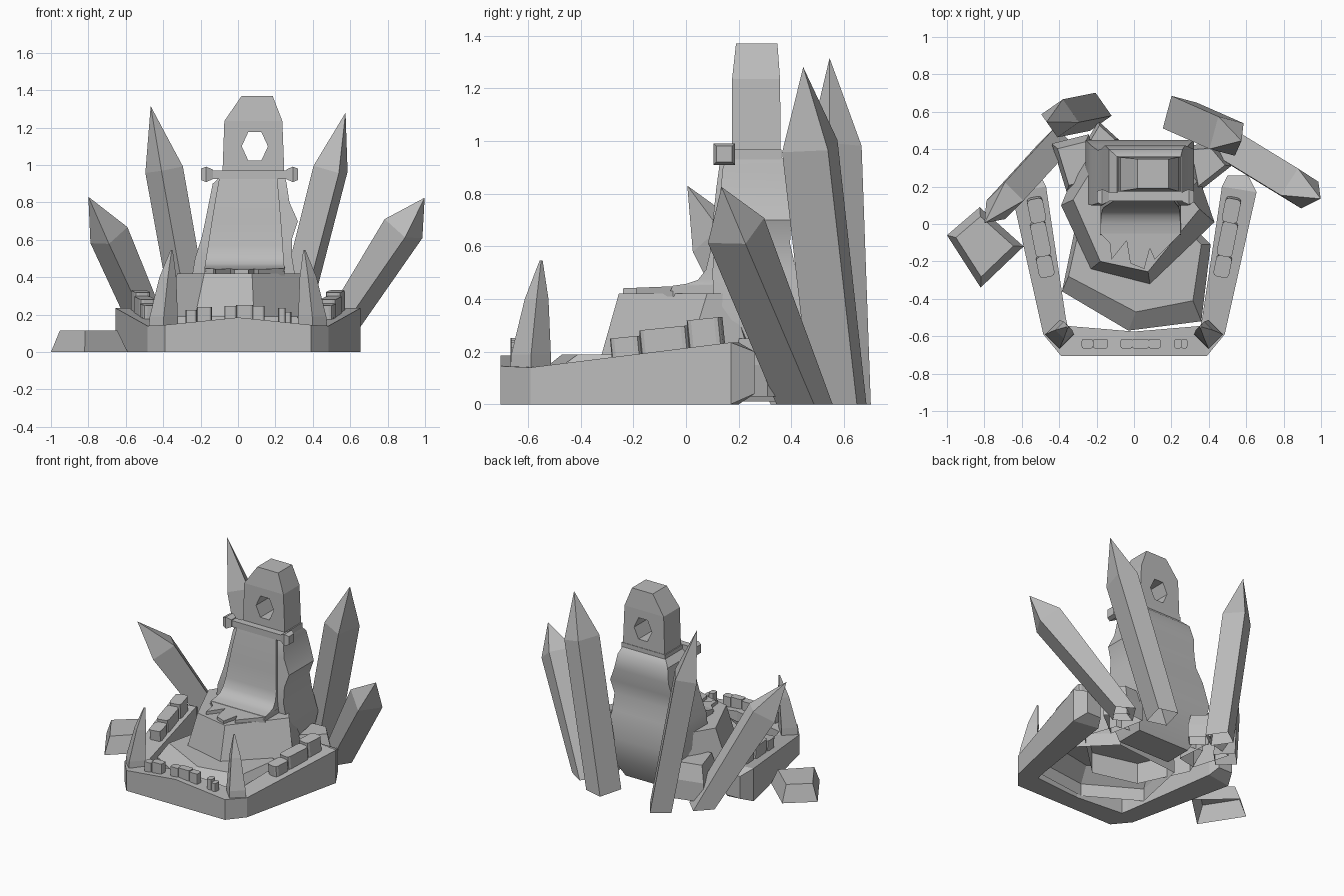
import bpy, bmesh, math
from mathutils import Vector, Matrix

if "Cube" in bpy.data.objects:
    bpy.data.objects.remove(bpy.data.objects["Cube"], do_unlink=True)

stone = bpy.data.materials.new("grey_stone")
stone.use_nodes = True
GREY = (0.5, 0.5, 0.5, 1)
stone.diffuse_color = GREY
stone.node_tree.nodes["Principled BSDF"].inputs["Base Color"].default_value = GREY


def finish(name, bm, smooth=False):
    bmesh.ops.recalc_face_normals(bm, faces=bm.faces)
    mesh = bpy.data.meshes.new(name)
    bm.to_mesh(mesh)
    bm.free()
    mesh.materials.append(stone)
    obj = bpy.data.objects.new(name, mesh)
    bpy.context.collection.objects.link(obj)
    if smooth:
        activate(obj)
        bpy.ops.object.shade_smooth_by_angle(angle=math.radians(35))
    return obj


def activate(obj):
    bpy.ops.object.select_all(action='DESELECT')
    obj.select_set(True)
    bpy.context.view_layer.objects.active = obj


def loft(name, rings, smooth=False, bottom=True):
    """Skin a solid through rings of equal point count; the first cap is optional."""
    bm = bmesh.new()
    loops = [[bm.verts.new(p) for p in ring] for ring in rings]
    for a, b in zip(loops, loops[1:]):
        for i in range(len(a)):
            j = (i + 1) % len(a)
            bm.faces.new((a[i], a[j], b[j], b[i]))
    if bottom:
        bm.faces.new(loops[0])
    bm.faces.new(loops[-1])
    return finish(name, bm, smooth)


def rect(x0, x1, y0, y1, z):
    return [(x0, y0, z), (x1, y0, z), (x1, y1, z), (x0, y1, z)]


def flat(points, z):
    return [(x, y, z) for x, y in points]


def block(name, x, y, z0, z1, w, d, yaw=0, tilt=0, bevel=0.0):
    """Box with optional chamfered upright edges."""
    bm = bmesh.new()
    bmesh.ops.create_cube(bm, size=1, matrix=Matrix.Diagonal((w, d, z1 - z0, 1)))
    if bevel:
        upright = [e for e in bm.edges if abs(e.verts[0].co.z - e.verts[1].co.z) > 0.01]
        bmesh.ops.bevel(bm, geom=upright, offset=bevel, segments=2, profile=0.5, affect='EDGES')
    place = (Matrix.Translation((x, y, (z0 + z1) / 2)) @ Matrix.Rotation(yaw, 4, 'Z')
             @ Matrix.Rotation(tilt, 4, 'X'))
    bm.transform(place)
    return finish(name, bm)


def crystal(name, base, shoulder, tip, yaw, half_w, half_d):
    """Leaning four-sided open shaft, cut square to its axis and ending in a point."""
    base, shoulder = Vector(base), Vector(shoulder)
    axis = shoulder - base
    bm = bmesh.new()
    low, high = [], []
    for sx, sy in ((-1, -1), (1, -1), (1, 1), (-1, 1)):
        off = Matrix.Rotation(math.radians(yaw), 3, 'Z') @ Vector((sx * half_w, sy * half_d, 0))
        low.append(bm.verts.new(base + off))
        off.z = -(off.x * axis.x + off.y * axis.y) / axis.z
        high.append(bm.verts.new(shoulder + off))
    point = bm.verts.new(tip)
    for i in range(4):
        j = (i + 1) % 4
        bm.faces.new((low[i], low[j], high[j], high[i]))
        bm.faces.new((high[i], high[j], point))
    return finish(name, bm)


# Outer wall: cross-sections running round the U from one end to the other
half = [((0.61, 0.26), (0.50, 0.26), 0.20, 0.04), ((0.655, 0.17), (0.47, 0.20), 0.235, 0),
        ((0.485, -0.59), (0.365, -0.50), 0.14, 0), ((0.39, -0.705), (0.355, -0.545), 0.145, 0)]
stations = ([(1, s) for s in half] + [(1, ((0, -0.705), (0, -0.575), 0.185, 0))]
            + [(-1, s) for s in reversed(half)])
loft("outer_wall", [[(m * o[0], o[1], z0), (m * o[0], o[1], z), (m * i[0], i[1], z), (m * i[0], i[1], z0)]
                    for m, (o, i, z, z0) in stations])

# Battlement stones on the sides and the front
for side, label in ((1, "left"), (-1, "right")):
    for n, (x, y, top, depth) in enumerate([(0.475, -0.222, 0.255, 0.115), (0.50, -0.075, 0.29, 0.185),
                                            (0.522, 0.08, 0.325, 0.13)]):
        block(f"{label}_battlement_{n}", side * x, y, 0.13, top, 0.085, depth, -side * 0.2, 0.1, 0.02)
for n, (x, w, top) in enumerate([(-0.25, 0.06, 0.225), (-0.18, 0.08, 0.24), (-0.04, 0.065, 0.245),
                                 (0.035, 0.09, 0.252), (0.11, 0.065, 0.245), (0.235, 0.04, 0.235),
                                 (0.268, 0.035, 0.215)]):
    block(f"front_battlement_{n}", x, -0.64, 0.12, top, w, 0.052, bevel=0.012)

# Curved spikes on the front corners
for m, label in ((1, "left"), (-1, "right")):
    rings = []
    for x, y, r, z in [(0.40, -0.59, 0.08, 0.10), (0.397, -0.588, 0.075, 0.19),
                       (0.375, -0.567, 0.045, 0.40), (0.355, -0.55, 0.006, 0.545)]:
        rings.append([(m * (x - r), y, z), (m * x, y - r, z), (m * (x + r), y, z), (m * x, y + r, z)])
    loft(f"{label}_corner_spike", rings)

# Lower terrace and upper platform, both open underneath
terrace_low = [(-0.385, -0.36), (-0.03, -0.57), (0.36, -0.52), (0.41, -0.11), (0.20, 0.10), (-0.30, 0.05)]
terrace_top = [(-0.35, -0.28), (0.01, -0.47), (0.315, -0.41), (0.36, -0.11), (0.18, 0.08), (-0.28, 0.03)]
loft("terrace", [flat(terrace_low, 0.02), flat(terrace_low, 0.11), flat(terrace_top, 0.19)], bottom=False)
deck_low = [(-0.39, 0.10), (-0.23, -0.24), (0.085, -0.32), (0.43, 0.01), (0.35, 0.24), (-0.28, 0.36)]
deck_top = [(-0.325, 0.13), (-0.18, -0.20), (0.075, -0.255), (0.35, 0.08), (0.28, 0.17), (-0.22, 0.30)]
loft("platform", [flat(deck_low, 0.04), flat(deck_low, 0.19), flat(deck_top, 0.42)], bottom=False)

# Broken floor slab in front of the seat
slab = [(-0.18, 0.12), (-0.18, -0.05), (-0.13, -0.10), (-0.12, -0.19), (-0.04, -0.09), (-0.02, -0.21),
        (0.055, -0.24), (0.085, -0.13), (0.11, -0.19), (0.25, -0.05), (0.25, 0.12)]
loft("floor_slab", [flat(slab, 0.41), [(x, y, 0.45 + 0.04 * y) for x, y in slab]])

# Tower body, concave seat front and head
loft("tower_body", [rect(*r) for r in [
    (-0.17, 0.24, 0.14, 0.34, 0.01), (-0.23, 0.30, 0.12, 0.42, 0.16), (-0.26, 0.32, 0.11, 0.45, 0.32),
    (-0.23, 0.29, 0.10, 0.42, 0.50), (-0.195, 0.29, 0.11, 0.395, 0.61), (-0.175, 0.32, 0.12, 0.40, 0.70),
    (-0.155, 0.275, 0.13, 0.42, 0.80), (-0.135, 0.26, 0.14, 0.40, 0.90), (-0.09, 0.25, 0.16, 0.36, 0.94)]], True)
loft("seat_front", [rect(x0, x1, y, 0.22, z) for x0, x1, y, z in [
    (-0.18, 0.25, -0.06, 0.43), (-0.18, 0.25, -0.05, 0.45), (-0.178, 0.248, 0.0, 0.457),
    (-0.175, 0.246, 0.045, 0.472), (-0.17, 0.243, 0.075, 0.51), (-0.16, 0.24, 0.09, 0.57),
    (-0.14, 0.23, 0.102, 0.70), (-0.12, 0.22, 0.115, 0.82), (-0.10, 0.21, 0.13, 0.93)]], True)
head = loft("tower_head", [rect(*r) for r in [
    (-0.085, 0.25, 0.175, 0.36, 0.90), (-0.073, 0.237, 0.175, 0.357, 1.235), (0.02, 0.185, 0.19, 0.347, 1.37)]])

# Six-sided window through the head
ring = [(0.09 + 0.07 * math.cos(a), 1.10 + 0.088 * math.sin(a)) for a in [k * math.pi / 3 for k in range(6)]]
cutter = loft("window_cutter", [[(x, y, z) for x, z in ring] for y in (0, 0.6)])
cutter.hide_render = True
cut = head.modifiers.new("window", 'BOOLEAN')
cut.object = cutter
cut.solver = 'EXACT'
activate(head)
bpy.ops.object.modifier_apply(modifier=cut.name)
bpy.data.objects.remove(cutter, do_unlink=True)

# Collar band with a front rod and end knobs
block("collar_band", 0.083, 0.265, 0.93, 0.968, 0.345, 0.195)
block("collar_rod", 0.06, 0.145, 0.925, 0.97, 0.46, 0.045)
for x, label in ((-0.165, "right"), (0.288, "left")):
    m = -1 if x < 0 else 1
    loft(f"{label}_collar_knob", [[(x + m * dx, 0.145 - s, 0.95 - s), (x + m * dx, 0.145 + s, 0.95 - s),
                                   (x + m * dx, 0.145 + s, 0.95 + s), (x + m * dx, 0.145 - s, 0.95 + s)]
                                  for dx, s in ((-0.03, 0.026), (0.005, 0.041), (0.034, 0.03))])

# Leaning crystals
crystal("tall_right_crystal", (-0.22, 0.60, 0), (-0.395, 0.565, 0.975), (-0.467, 0.545, 1.315), 35, 0.07, 0.075)
crystal("tall_left_crystal", (0.245, 0.58, 0), (0.495, 0.47, 0.98), (0.575, 0.445, 1.28), -15, 0.07, 0.09)
crystal("low_right_crystal", (-0.42, 0.42, 0), (-0.69, 0.125, 0.625), (-0.80, 0.005, 0.83), 45, 0.07, 0.07)
crystal("low_left_crystal", (0.46, 0.45, 0), (0.885, 0.19, 0.66), (0.998, 0.135, 0.825), -33, 0.065, 0.085)

# Loose block beside the wall, and rocks behind the platform
loose = [(-1.0, -0.06), (-0.825, 0.09), (-0.59, -0.12), (-0.82, -0.34)]
loft("loose_block", [flat(loose, 0), flat([(-0.81 + 0.75 * (x + 0.81), -0.11 + 0.75 * (y + 0.11))
                                           for x, y in loose], 0.115)], bottom=False)
rocks = {"right_rear_rock": ([(-0.44, 0.43), (-0.36, 0.17), (-0.22, 0.20), (-0.24, 0.48)], 0.28),
         "left_rear_rock": ([(0.28, 0.42), (0.33, 0.16), (0.52, 0.31), (0.42, 0.43)], 0.25),
         "back_rock": ([(-0.25, 0.45), (-0.15, 0.38), (-0.08, 0.45), (-0.19, 0.55)], 0.20)}
for name, (outline, top) in rocks.items():
    cx, cy = (sum(p[k] for p in outline) / 4 for k in (0, 1))
    loft(name, [flat(outline, 0.03), flat(outline, top * 0.6),
                flat([(cx + 0.75 * (x - cx), cy + 0.75 * (y - cy)) for x, y in outline], top)], bottom=False)
